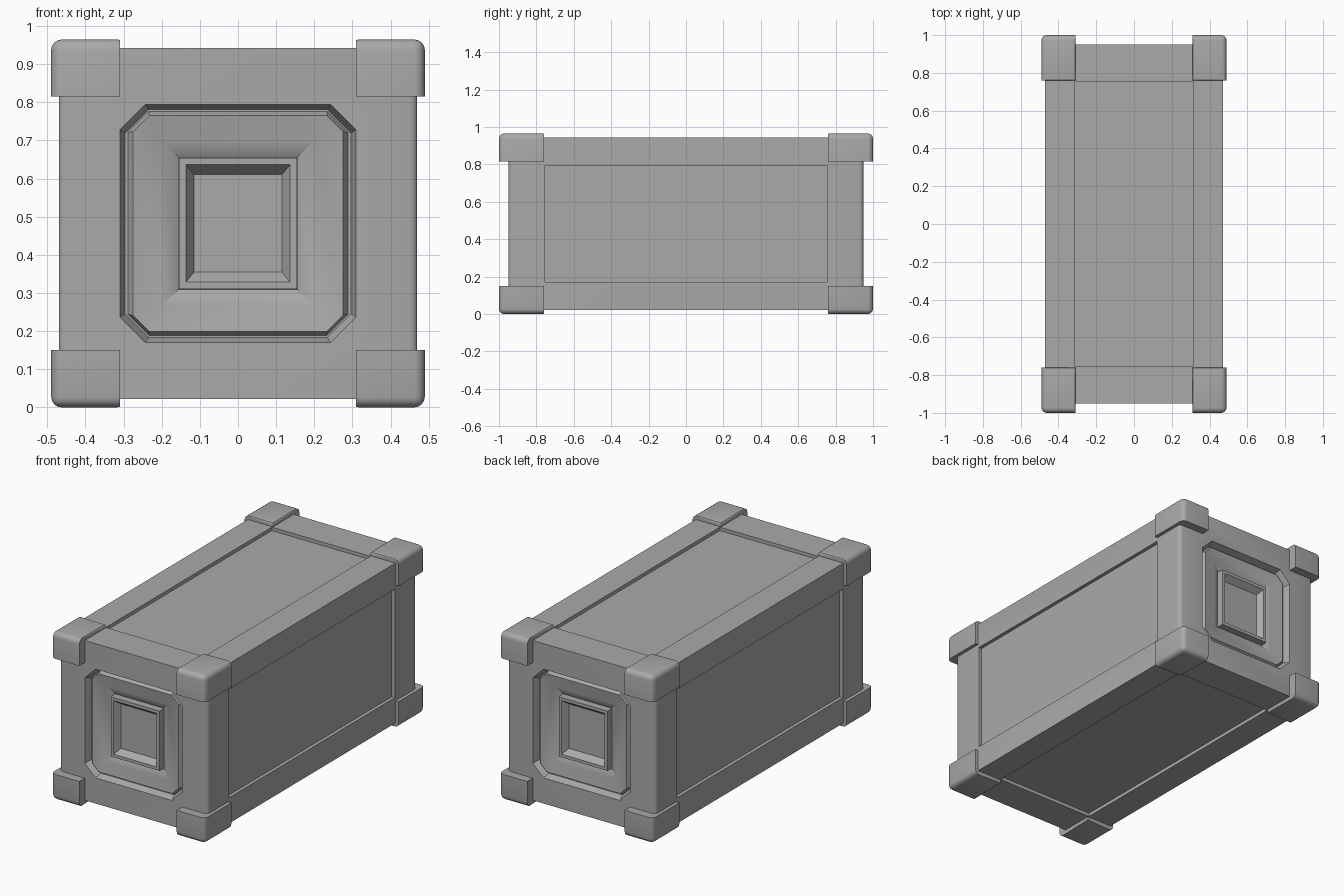
import bpy, bmesh, math
from mathutils import Vector

if "Cube" in bpy.data.objects:
    bpy.data.objects.remove(bpy.data.objects["Cube"], do_unlink=True)

MID = 0.4825                      # height of the crate's centre
HALF = Vector((0.47, 0.95, 0.46))  # half size of the body
PANEL = Vector((0.313, 0.755, 0.312))  # half size of the sunken side panels

grey = bpy.data.materials.new("plain_grey")
grey.use_nodes = True
grey.diffuse_color = (0.4, 0.4, 0.4, 1)
grey.node_tree.nodes["Principled BSDF"].inputs["Base Color"].default_value = (0.4, 0.4, 0.4, 1)


def finish(bm, name):
    bmesh.ops.recalc_face_normals(bm, faces=bm.faces[:])
    mesh = bpy.data.meshes.new(name)
    bm.to_mesh(mesh)
    bm.free()
    mesh.materials.append(grey)
    obj = bpy.data.objects.new(name, mesh)
    obj.location.z = MID
    bpy.context.collection.objects.link(obj)
    bpy.ops.object.select_all(action="DESELECT")
    obj.select_set(True)
    bpy.context.view_layer.objects.active = obj
    bpy.ops.object.shade_smooth_by_angle(angle=math.radians(32))


def box(bm, half, centre=Vector()):
    for v in bmesh.ops.create_cube(bm, size=2)["verts"]:
        v.co = Vector([a * b for a, b in zip(v.co, half)]) + centre


def sunken_panel(bm, face):
    # Rectangular panel inset into one face, pushed inwards
    normal = face.normal.copy()
    bmesh.ops.inset_individual(bm, faces=[face], thickness=0.1)
    for v in face.verts:
        for i in range(3):
            if abs(normal[i]) < 0.5:
                v.co[i] = math.copysign(PANEL[i], v.co[i])
    bmesh.ops.inset_individual(bm, faces=[face], thickness=0)
    for v in face.verts:
        v.co -= normal * 0.02


def ring(bm, side, hx, hz, cut, depth):
    # Rectangle with clipped corners
    pts = [(hx, hz - cut), (hx - cut, hz), (cut - hx, hz), (-hx, hz - cut),
           (-hx, cut - hz), (cut - hx, -hz), (hx - cut, -hz), (hx, cut - hz)]
    return [bm.verts.new((x, side * (HALF.y - depth), z)) for x, z in pts]


# Stepped end relief: half width, half height, corner cut, depth
END_STEPS = [
    (0.45, 0.46, 0, 0),               # body edge
    (0.31, 0.3125, 0.067, 0),         # recess rim
    (0.296, 0.299, 0.062, 0.04),      # groove
    (0.289, 0.294, 0.056, 0.04),
    (0.275, 0.283, 0.042, 0.018),     # raised plate
    (0.2, 0.217, 0, 0.03),            # dish
    (0.156, 0.173, 0, 0.055),
    (0.155, 0.172, 0, 0.015),         # square frame
    (0.137, 0.154, 0, 0.015),
    (0.115, 0.128, 0, 0.05),          # centre panel
]

# Body with four sunken panels and rounded upright edges
bm = bmesh.new()
box(bm, HALF)
bm.normal_update()
for f in [f for f in bm.faces if abs(f.normal.y) < 0.5]:
    sunken_panel(bm, f)
uprights = [e for e in bm.edges if all(
    abs(v.co.x) > HALF.x - 0.001 and abs(v.co.y) > HALF.y - 0.001 for v in e.verts)
    and abs(e.verts[0].co.z - e.verts[1].co.z) > 0.5]
bmesh.ops.bevel(bm, geom=uprights, offset=0.02, segments=3, profile=0.5, affect="EDGES")
bm.normal_update()
ends = [f for f in bm.faces if abs(f.normal.y) > 0.99
        and abs(f.calc_center_median().y) > HALF.y - 0.001]
bmesh.ops.delete(bm, geom=ends, context="FACES_ONLY")

# Relief on both ends, welded to the body
for side in (-1, 1):
    rings = [ring(bm, side, *step) for step in END_STEPS]
    for a, b in zip(rings, rings[1:]):
        for i in range(8):
            j = (i + 1) % 8
            bm.faces.new((a[i], a[j], b[j], b[i]))
    bm.faces.new(rings[-1])
bmesh.ops.remove_doubles(bm, verts=bm.verts[:], dist=0.0002)
finish(bm, "crate_body")

# Corner caps, rounded on their outward edges
CAP_HALF = Vector((0.09, 0.12, 0.075))
CAP_POS = Vector((0.4, 0.88, 0.4075))
for sx, xn in ((-1, "right"), (1, "left")):
    for sy, yn in ((-1, "front"), (1, "back")):
        for sz, zn in ((-1, "lower"), (1, "upper")):
            signs = Vector((sx, sy, sz))
            bm = bmesh.new()
            box(bm, CAP_HALF, Vector([p * s for p, s in zip(CAP_POS, signs)]))
            bm.normal_update()
            outward = [e for e in bm.edges
                       if all(f.normal.dot(signs) > 0 for f in e.link_faces)]
            bmesh.ops.bevel(bm, geom=outward, offset=0.028, segments=4,
                            profile=0.5, affect="EDGES")
            bm.normal_update()
            # Softer rounding where the cap steps down onto the body
            rim = [e for e in bm.edges if len(e.link_faces) == 2
                   and any(f.normal.z * sz > 0.99 for f in e.link_faces)
                   and any(f.normal.dot(signs) < -0.99 for f in e.link_faces)]
            bmesh.ops.bevel(bm, geom=rim, offset=0.012, segments=2,
                            profile=0.5, affect="EDGES")
            finish(bm, f"{zn}_{yn}_{xn}_corner_cap")
